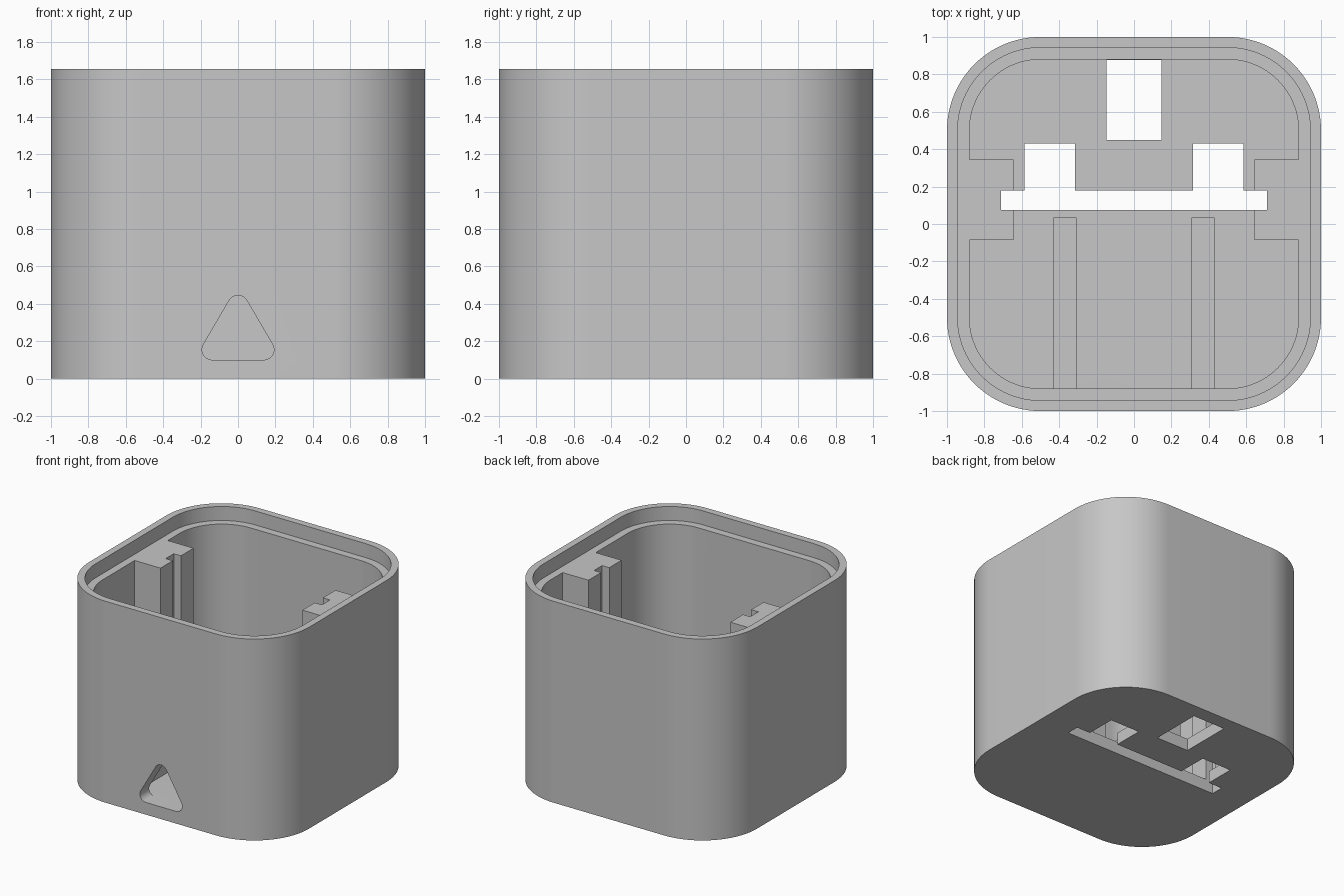
import bpy, bmesh, math
from mathutils import Vector

cube = bpy.data.objects.get("Cube")
if cube:
    bpy.data.objects.remove(cube)

grey = bpy.data.materials.new("plain grey")
grey.use_nodes = True
GREY = (0.57, 0.57, 0.57, 1)
grey.diffuse_color = GREY
grey.node_tree.nodes["Principled BSDF"].inputs["Base Color"].default_value = GREY

FLOOR, LEDGE, TOP = 0.10, 1.54, 1.655


def prism(name, outline, low, high, along_y=False):
    """Extrude a 2D outline along z, or along y for an x-z outline."""
    bm = bmesh.new()
    place = (lambda a, b: (a, low, b)) if along_y else (lambda a, b: (a, b, low))
    face = bm.faces.new([bm.verts.new(place(a, b)) for a, b in outline])
    step = Vector((0, high - low, 0)) if along_y else Vector((0, 0, high - low))
    new = bmesh.ops.extrude_face_region(bm, geom=[face])["geom"]
    bmesh.ops.translate(bm, vec=step, verts=[v for v in new if isinstance(v, bmesh.types.BMVert)])
    bmesh.ops.recalc_face_normals(bm, faces=bm.faces)
    mesh = bpy.data.meshes.new(name)
    bm.to_mesh(mesh)
    bm.free()
    mesh.materials.append(grey)
    obj = bpy.data.objects.new(name, mesh)
    bpy.context.collection.objects.link(obj)
    return obj


def rect(x0, x1, y0, y1):
    return [(x0, y0), (x1, y0), (x1, y1), (x0, y1)]


def rounded(centres, radius, steps):
    """Outline of equal circles hulled together, centres anticlockwise."""
    points, turn = [], 2 * math.pi / len(centres)
    for i, (cx, cy) in enumerate(centres):
        start = i * turn - (math.pi / 2 if len(centres) == 3 else 0)
        for k in range(steps + 1):
            a = start + turn * k / steps
            points.append((cx + radius * math.cos(a), cy + radius * math.sin(a)))
    return points


def rounded_square(half):
    c = 0.5
    return rounded([(c, c), (-c, c), (-c, -c), (c, -c)], half - c, 24)


def select(obj):
    bpy.ops.object.select_all(action="DESELECT")
    obj.select_set(True)
    bpy.context.view_layer.objects.active = obj


def cut(target, cutter):
    cutter.hide_render = True
    mod = target.modifiers.new("cut", "BOOLEAN")
    mod.operation, mod.solver, mod.object = "DIFFERENCE", "EXACT", cutter
    select(target)
    bpy.ops.object.modifier_apply(modifier=mod.name)
    bpy.data.objects.remove(cutter)


# Hollow shell with a stepped rim
shell = prism("shell", rounded_square(1.0), 0, TOP)
cut(shell, prism("rim_cutter", rounded_square(0.943), LEDGE, TOP + 0.2))
cut(shell, prism("cavity_cutter", rounded_square(0.88), FLOOR, TOP + 0.2))

# Floor openings: long slot with two side notches, and a rear hole
slot = [(-0.71, 0.075), (0.71, 0.075), (0.71, 0.18), (0.585, 0.18), (0.585, 0.43),
        (0.315, 0.43), (0.315, 0.18), (-0.315, 0.18), (-0.315, 0.43),
        (-0.585, 0.43), (-0.585, 0.18), (-0.71, 0.18)]
cut(shell, prism("slot_cutter", slot, -0.1, 0.3))
cut(shell, prism("rear_hole_cutter", rect(-0.147, 0.147, 0.45, 0.878), -0.1, 0.3))

# Rounded triangular window in the front wall
triangle = rounded([(0.137, 0.155), (0, 0.39), (-0.137, 0.155)], 0.055, 12)
cut(shell, prism("window_cutter", triangle, -1.2, -0.8, along_y=True))
select(shell)
bpy.ops.object.shade_smooth_by_angle(angle=math.radians(30))

# Grooved guide rails on the side walls, and low ribs on the floor
rail = [(0.645, -0.085), (0.88, -0.085), (0.88, 0.345), (0.645, 0.345),
        (0.645, 0.18), (0.71, 0.18), (0.71, 0.075), (0.645, 0.075)]
rib = rect(0.307, 0.43, -0.88, 0.035)
for side, sign in (("left", 1), ("right", -1)):
    prism(side + "_guide_rail", [(sign * x, y) for x, y in rail], FLOOR, LEDGE)
    prism(side + "_floor_rib", [(sign * x, y) for x, y in rib], FLOOR, 0.6)
